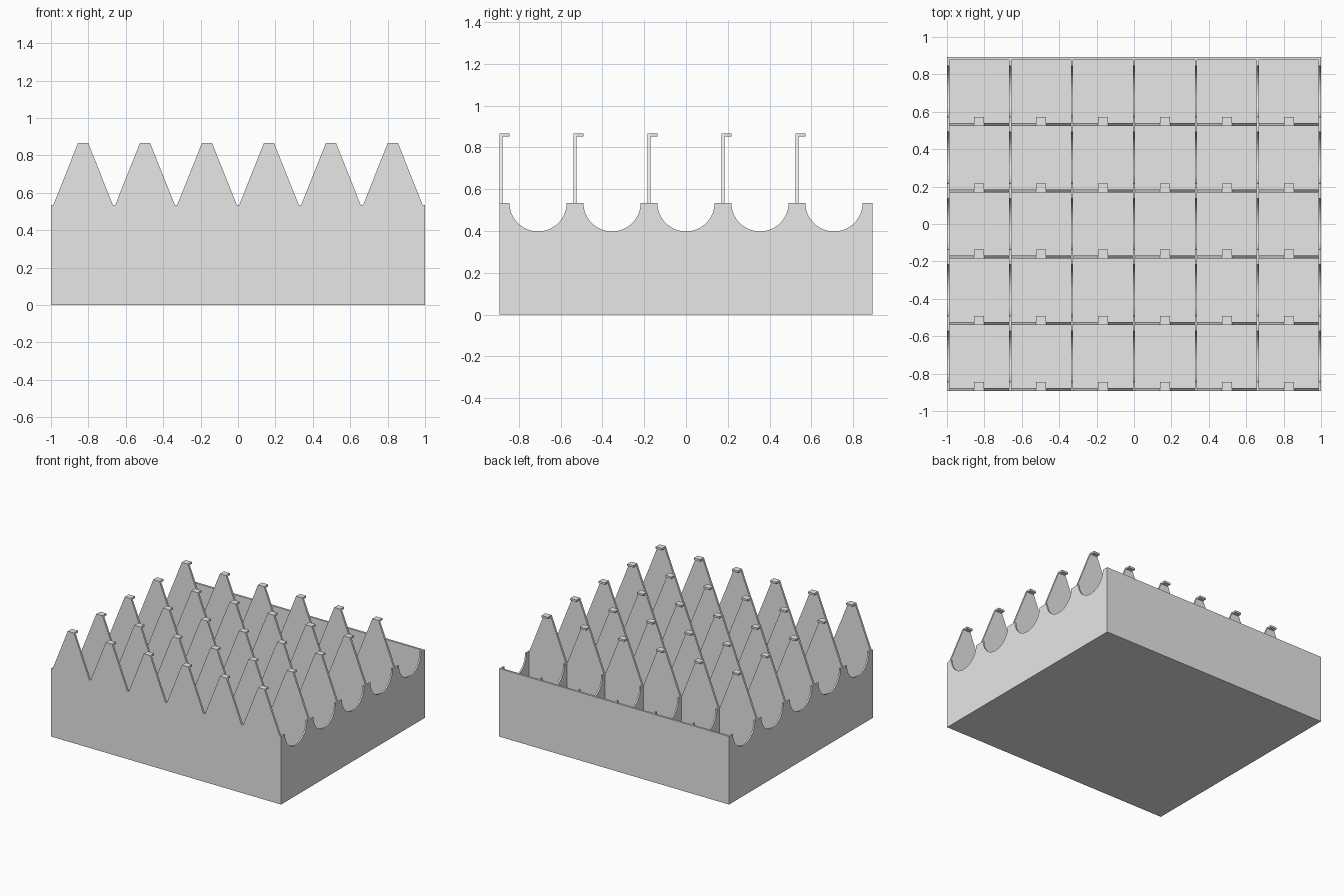
import bpy, bmesh, math
from mathutils import Vector

cube = bpy.data.objects.get("Cube")
if cube:
    bpy.data.objects.remove(cube, do_unlink=True)

COLS, ROWS = 6, 5
HALF_X, HALF_Y = 1.0, 0.893
RIM, PEAK = 0.535, 0.867
COL_T, ROW_T, FLOOR_T = 0.0125, 0.016, 0.015
PITCH_X = (2 * HALF_X - COL_T) / COLS
PITCH_Y = (2 * HALF_Y - ROW_T) / ROWS
TIP, HOOK_REACH, HOOK_T = 0.054, 0.048, 0.015
SCALLOP_R = 0.137

grey = bpy.data.materials.new("plain grey")
grey.use_nodes = True
colour = (0.8, 0.8, 0.8, 1)
grey.diffuse_color = colour
grey.node_tree.nodes["Principled BSDF"].inputs["Base Color"].default_value = colour


def extrude_profile(name, points, depth):
    """Solid from a closed 3D outline, pushed along the depth vector."""
    bm = bmesh.new()
    face = bm.faces.new([bm.verts.new(p) for p in points])
    moved = bmesh.ops.extrude_face_region(bm, geom=[face], use_keep_orig=True)
    verts = [g for g in moved["geom"] if isinstance(g, bmesh.types.BMVert)]
    bmesh.ops.translate(bm, verts=verts, vec=Vector(depth))
    bmesh.ops.recalc_face_normals(bm, faces=bm.faces)
    mesh = bpy.data.meshes.new(name)
    bm.to_mesh(mesh)
    bm.free()
    mesh.materials.append(grey)
    obj = bpy.data.objects.new(name, mesh)
    bpy.context.collection.objects.link(obj)
    return obj


def box(name, x0, x1, y0, y1, z0, z1):
    outline = [(x0, y0, z0), (x1, y0, z0), (x1, y1, z0), (x0, y1, z0)]
    return extrude_profile(name, outline, (0, 0, z1 - z0))


# Tray floor
box("floor", -HALF_X, HALF_X, -HALF_Y, HALF_Y, 0, FLOOR_T)

# Column dividers with a round scallop over each cell
scalloped = [(-HALF_Y, 0), (-HALF_Y, RIM)]
for r in range(ROWS):
    centre = -HALF_Y + ROW_T / 2 + (r + 0.5) * PITCH_Y
    for k in range(33):
        a = math.pi * (1 + k / 32)
        scalloped.append((centre + SCALLOP_R * math.cos(a),
                          RIM + SCALLOP_R * math.sin(a)))
scalloped += [(HALF_Y, RIM), (HALF_Y, 0)]
for c in range(COLS + 1):
    x = -HALF_X + c * PITCH_X
    extrude_profile(f"column_divider_{c + 1}",
                    [(x, y, z) for y, z in scalloped], (COL_T, 0, 0))

# Row panels with a tapered peak behind each cell
centres = [-HALF_X + COL_T / 2 + (c + 0.5) * PITCH_X for c in range(COLS)]
half_base = (PITCH_X - COL_T) / 2
peaked = [(-HALF_X, 0), (-HALF_X, RIM)]
for x in centres:
    peaked += [(x - half_base, RIM), (x - TIP / 2, PEAK),
               (x + TIP / 2, PEAK), (x + half_base, RIM)]
peaked += [(HALF_X, RIM), (HALF_X, 0)]
for r in range(ROWS):
    y = -HALF_Y + r * PITCH_Y
    extrude_profile(f"row_panel_{r + 1}",
                    [(x, y, z) for x, z in peaked], (0, ROW_T, 0))
    # Small hook on every peak
    for c, x in enumerate(centres):
        box(f"hook_{r + 1}_{c + 1}", x - TIP / 2, x + TIP / 2,
            y + ROW_T, y + HOOK_REACH, PEAK - HOOK_T, PEAK)

# Plain back wall
box("back_wall", -HALF_X, HALF_X, HALF_Y - ROW_T, HALF_Y, 0, RIM)
